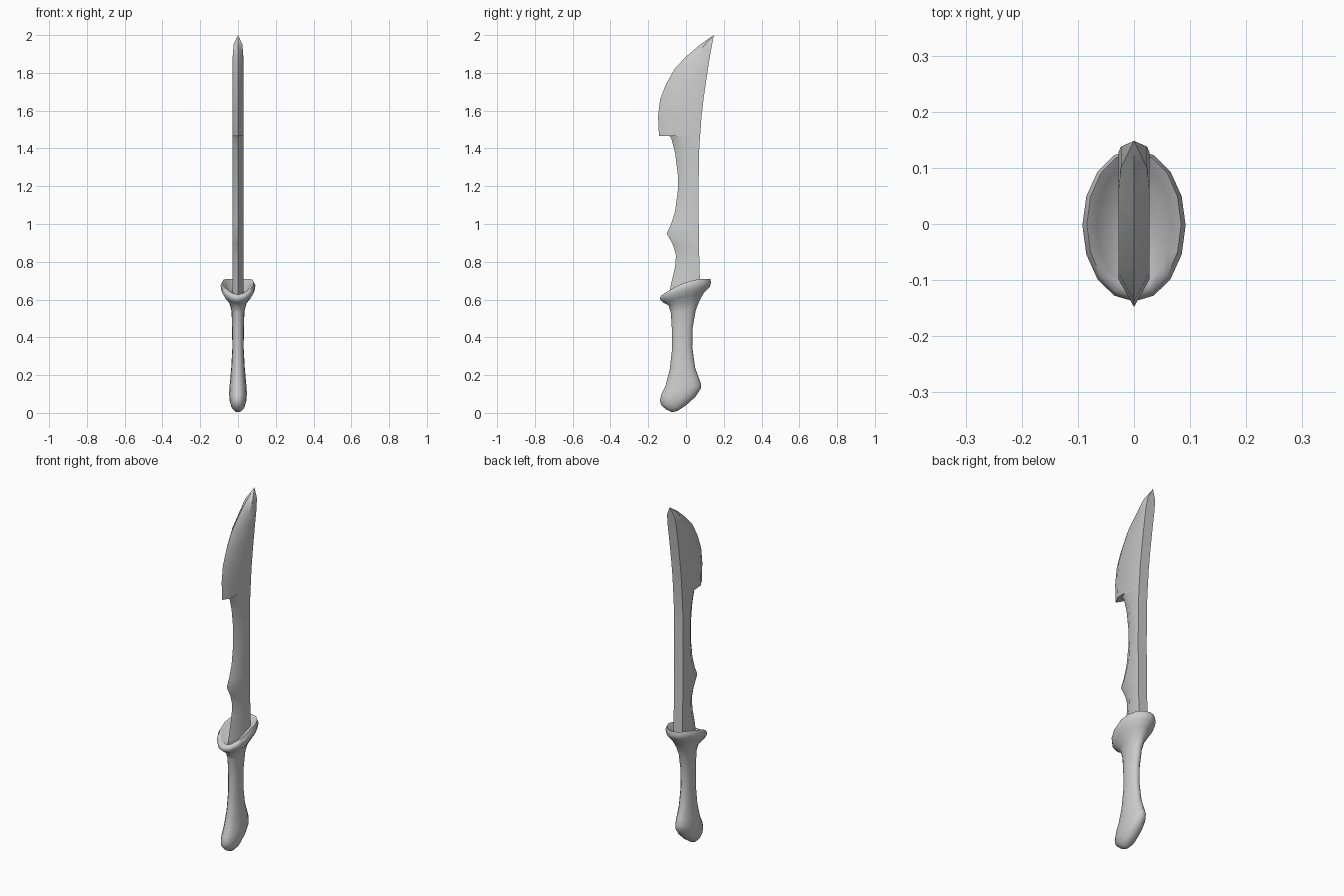
import bpy, bmesh, math

grey = bpy.data.materials.new("plain grey")
grey.diffuse_color = (0.6, 0.6, 0.6, 1)


def loft(name, rings, angle):
    """Skin a list of closed rings, cap both ends and shade smooth."""
    bm = bmesh.new()
    loops = [[bm.verts.new(p) for p in r] for r in rings]
    for a, b in zip(loops, loops[1:]):
        for i in range(len(a)):
            j = (i + 1) % len(a)
            bm.faces.new((a[i], a[j], b[j], b[i]))
    bm.faces.new(loops[0])
    bm.faces.new(loops[-1])
    bmesh.ops.remove_doubles(bm, verts=bm.verts, dist=1e-5)
    bmesh.ops.recalc_face_normals(bm, faces=bm.faces)
    me = bpy.data.meshes.new(name)
    bm.to_mesh(me)
    bm.free()
    me.materials.append(grey)
    ob = bpy.data.objects.new(name, me)
    bpy.context.collection.objects.link(ob)
    bpy.ops.object.select_all(action='DESELECT')
    ob.select_set(True)
    bpy.context.view_layer.objects.active = ob
    bpy.ops.object.shade_smooth_by_angle(angle=math.radians(angle))
    return ob


# Grip and dished guard: tilted ellipses (front y, z, back y, z, half width, side lift)
GRIP = [
    (-.075, .004, -.045, .010, .014, 0),
    (-.105, .018, .000, .040, .034, 0),
    (-.132, .042, .050, .085, .044, 0),
    (-.138, .068, .078, .128, .047, 0),
    (-.130, .100, .080, .150, .046, 0),
    (-.110, .138, .068, .185, .043, 0),
    (-.086, .230, .048, .240, .036, 0),
    (-.074, .335, .033, .350, .030, 0),
    (-.074, .430, .035, .450, .031, 0),
    (-.080, .530, .052, .545, .034, 0),
    (-.093, .570, .070, .590, .045, 0),
    (-.118, .583, .095, .637, .070, .005),
    (-.135, .597, .126, .668, .088, .015),
    (-.138, .610, .133, .690, .092, .025),
    (-.130, .622, .128, .709, .084, .026),
    (-.112, .628, .108, .695, .066, .018),
    (-.095, .618, .085, .675, .045, 0),
]
SIDES = 16
rings = []
for yf, zf, yb, zb, hx, lift in GRIP:
    ring = []
    for i in range(SIDES):
        a = 2 * math.pi * i / SIDES
        t = (1 - math.cos(a)) / 2
        ring.append((hx * math.sin(a), yf + (yb - yf) * t,
                     zf + (zb - zf) * t + lift * math.sin(a) ** 2))
    rings.append(ring)
loft("grip_and_guard", rings, 60)

# Blade: cutting edge outline and spine curve as (y, z), tip downwards
EDGE = [(.075, 1.95), (.005, 1.89), (-.058, 1.825), (-.106, 1.74), (-.137, 1.66),
        (-.148, 1.57), (-.143, 1.467), (-.095, 1.473), (-.079, 1.457), (-.058, 1.378),
        (-.043, 1.26), (-.043, 1.18), (-.058, 1.065), (-.08, .997), (-.102, .95),
        (-.069, .89), (-.053, .835), (-.058, .77), (-.08, .68), (-.092, .61)]
SPINE = [(.148, 2.0), (.132, 1.92), (.111, 1.79), (.085, 1.605), (.069, 1.39),
         (.066, 1.13), (.069, .865), (.074, .70), (.074, .60)]
HALF = .028


def spine_y(z):
    for (y0, z0), (y1, z1) in zip(SPINE, SPINE[1:]):
        if z >= z1:
            return y0 + (y1 - y0) * (z - z0) / (z1 - z0)
    return SPINE[-1][0]


rings = [[(0, .148, 2.0)] * 5]
last = 2.0
for y, z in EDGE:
    sz = max(min(z, last - .008), .64)
    last = sz
    sy = spine_y(sz)
    f = min(.05 / (sy - y), .4)          # bevel width fraction
    by, bz = y + (sy - y) * f, z + (sz - z) * f
    w = HALF * min(1, (2.0 - sz) / .06)  # narrows to the point
    rings.append([(0, y, z), (w, by, bz), (w, sy, sz), (-w, sy, sz), (-w, by, bz)])

# Drop the degenerate tip ring in favour of a tiny one
rings[0] = [(0, .147, 1.999), (.0005, .1475, 1.9995), (.0005, .148, 2.0),
            (-.0005, .148, 2.0), (-.0005, .1475, 1.9995)]
loft("blade", rings, 40)
